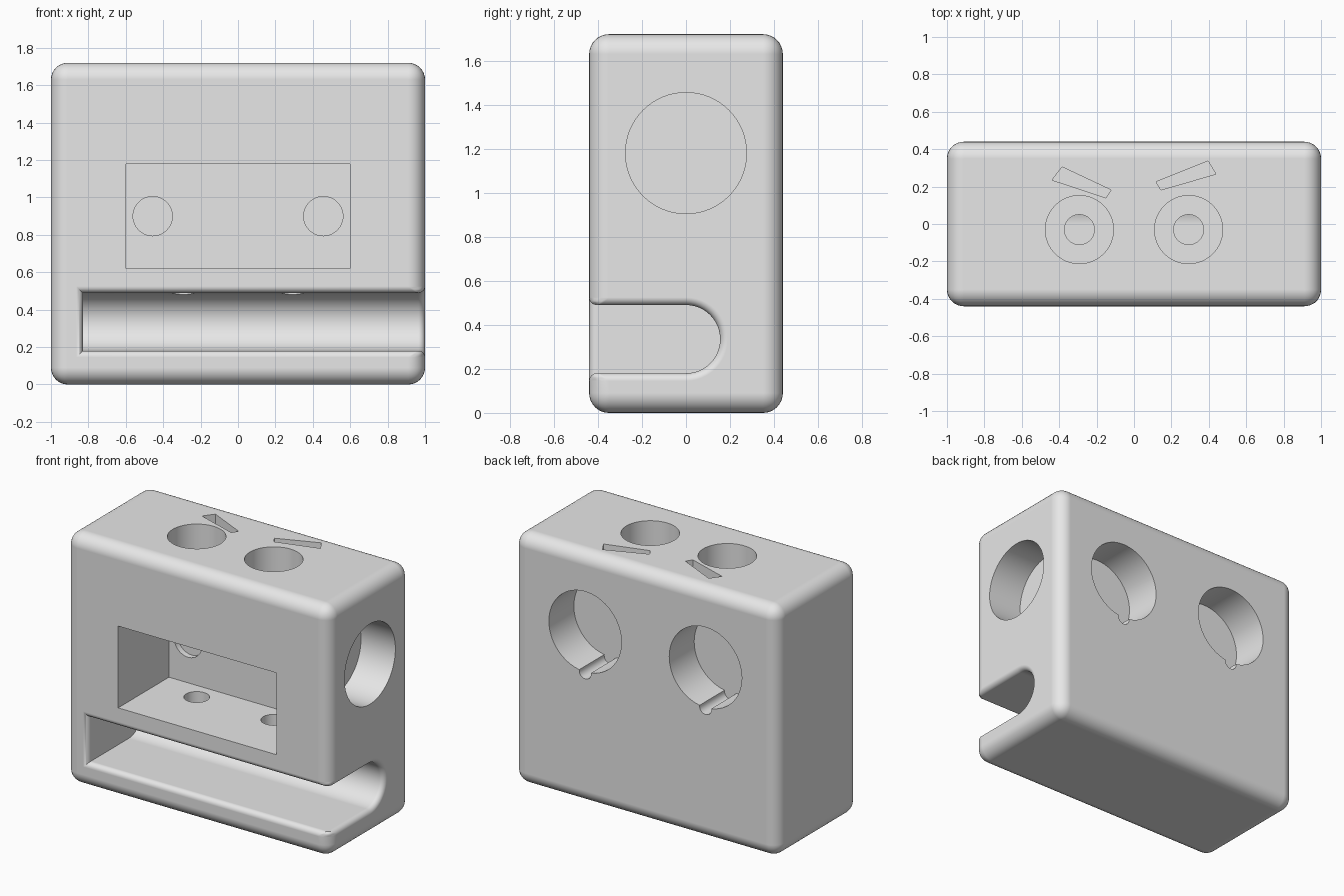
import bpy, bmesh, math
from mathutils import Matrix, Vector

if "Cube" in bpy.data.objects:
    bpy.data.objects.remove(bpy.data.objects["Cube"])

HX, HY, H = 1.0, 0.44, 1.72      # half width, half depth, height
FILLET, LIP = 0.09, 0.035        # outer rounding, slot rim rounding


def make_object(name, bm):
    bmesh.ops.recalc_face_normals(bm, faces=bm.faces)
    mesh = bpy.data.meshes.new(name)
    bm.to_mesh(mesh)
    bm.free()
    obj = bpy.data.objects.new(name, mesh)
    bpy.context.collection.objects.link(obj)
    return obj


def box(name, lo, hi):
    lo, hi = Vector(lo), Vector(hi)
    bm = bmesh.new()
    m = Matrix.Translation((lo + hi) / 2) @ Matrix.Diagonal((*(hi - lo), 1))
    bmesh.ops.create_cube(bm, size=1, matrix=m)
    return make_object(name, bm)


def rod(name, start, end, radius, sides=64):
    start, end = Vector(start), Vector(end)
    axis = end - start
    m = Matrix.Translation((start + end) / 2) @ axis.to_track_quat('Z', 'Y').to_matrix().to_4x4()
    bm = bmesh.new()
    bmesh.ops.create_cone(bm, cap_ends=True, segments=sides, radius1=radius,
                          radius2=radius, depth=axis.length, matrix=m)
    return make_object(name, bm)


def prism(name, points, direction):
    bm = bmesh.new()
    face = bm.faces.new([bm.verts.new(p) for p in points])
    out = bmesh.ops.extrude_face_region(bm, geom=[face])
    verts = [g for g in out['geom'] if isinstance(g, bmesh.types.BMVert)]
    bmesh.ops.translate(bm, verts=verts, vec=direction)
    return make_object(name, bm)


def apply_modifier(obj, mod):
    bpy.context.view_layer.objects.active = obj
    bpy.ops.object.modifier_apply(modifier=mod.name)


def cut(obj, cutter):
    mod = obj.modifiers.new("cut", 'BOOLEAN')
    mod.operation, mod.solver, mod.object = 'DIFFERENCE', 'EXACT', cutter
    apply_modifier(obj, mod)
    bpy.data.objects.remove(cutter)


# Block with a round-backed slot, open to the front and the right
body = box("body", (-HX, -HY, 0), (HX, HY, H))
r, zc = 0.155, 0.335
profile = [(-0.6, zc - r)]
for i in range(25):
    a = -math.pi / 2 + math.pi * i / 24
    profile.append((r * math.cos(a), zc + r * math.sin(a)))
profile.append((-0.6, zc + r))
cut(body, prism("slot", [(-0.83, y, z) for y, z in profile], (2, 0, 0)))

# Round the outer edges widely and the slot rim narrowly
bm = bmesh.new()
bm.from_mesh(body.data)
bmesh.ops.remove_doubles(bm, verts=bm.verts, dist=1e-5)
weight = bm.edges.layers.float.new("bevel_weight_edge")
planes = [(0, -HX), (0, HX), (1, -HY), (1, HY), (2, 0), (2, H)]
for e in bm.edges:
    hits = [p for p in planes if all(abs(v.co[p[0]] - p[1]) < 1e-4 for v in e.verts)]
    if len(hits) == 2:
        e[weight] = 1.0
    elif len(hits) == 1:
        e[weight] = LIP / FILLET
bm.to_mesh(body.data)
bm.free()
bevel = body.modifiers.new("rounding", 'BEVEL')
bevel.limit_method = 'WEIGHT'
bevel.width, bevel.segments, bevel.use_clamp_overlap = FILLET, 8, False
apply_modifier(body, bevel)

# Front window and the right side socket
cut(body, box("window", (-0.6, -0.6, 0.62), (0.6, 0.11, 1.18)))
cut(body, rod("side_socket", (0.74, 0, 1.18), (1.2, 0, 1.18), 0.275))

for s in (-1, 1):
    # Back sockets with a small groove, and shallow recesses in the window wall
    x = 0.456 * s
    cut(body, rod("back_socket", (x, 0.17, 1.18), (x, 0.6, 1.18), 0.275))
    cut(body, rod("groove", (x, 0.17, 0.902), (x, 0.6, 0.902), 0.045, 24))
    cut(body, rod("recess", (x, 0.0, 0.9), (x, 0.15, 0.9), 0.105, 48))
    # Top wells with narrow bores down to the slot
    x = 0.292 * s
    cut(body, rod("well", (x, -0.03, 1.44), (x, -0.03, 1.9), 0.182))
    cut(body, rod("bore", (x, -0.03, 0.4), (x, -0.03, 1.6), 0.08, 48))

# Slanted grooves above the wells
for pts in ([(-0.438, 0.235), (-0.385, 0.305), (-0.123, 0.182), (-0.15, 0.14)],
            [(0.118, 0.225), (0.396, 0.337), (0.438, 0.267), (0.144, 0.182)]):
    cut(body, prism("slanted_groove", [(x, y, H - 0.1) for x, y in pts], (0, 0, 0.3)))

# Finish
mat = bpy.data.materials.new("light grey")
mat.diffuse_color = (0.8, 0.8, 0.8, 1)
mat.use_nodes = True
mat.node_tree.nodes["Principled BSDF"].inputs["Base Color"].default_value = mat.diffuse_color
body.data.materials.clear()
body.data.materials.append(mat)
for p in body.data.polygons:
    p.material_index = 0
bpy.ops.object.select_all(action='DESELECT')
body.select_set(True)
bpy.context.view_layer.objects.active = body
bpy.ops.object.shade_smooth_by_angle(angle=math.radians(30))
normals = body.modifiers.new("even_normals", 'WEIGHTED_NORMAL')
normals.keep_sharp, normals.weight = True, 100
